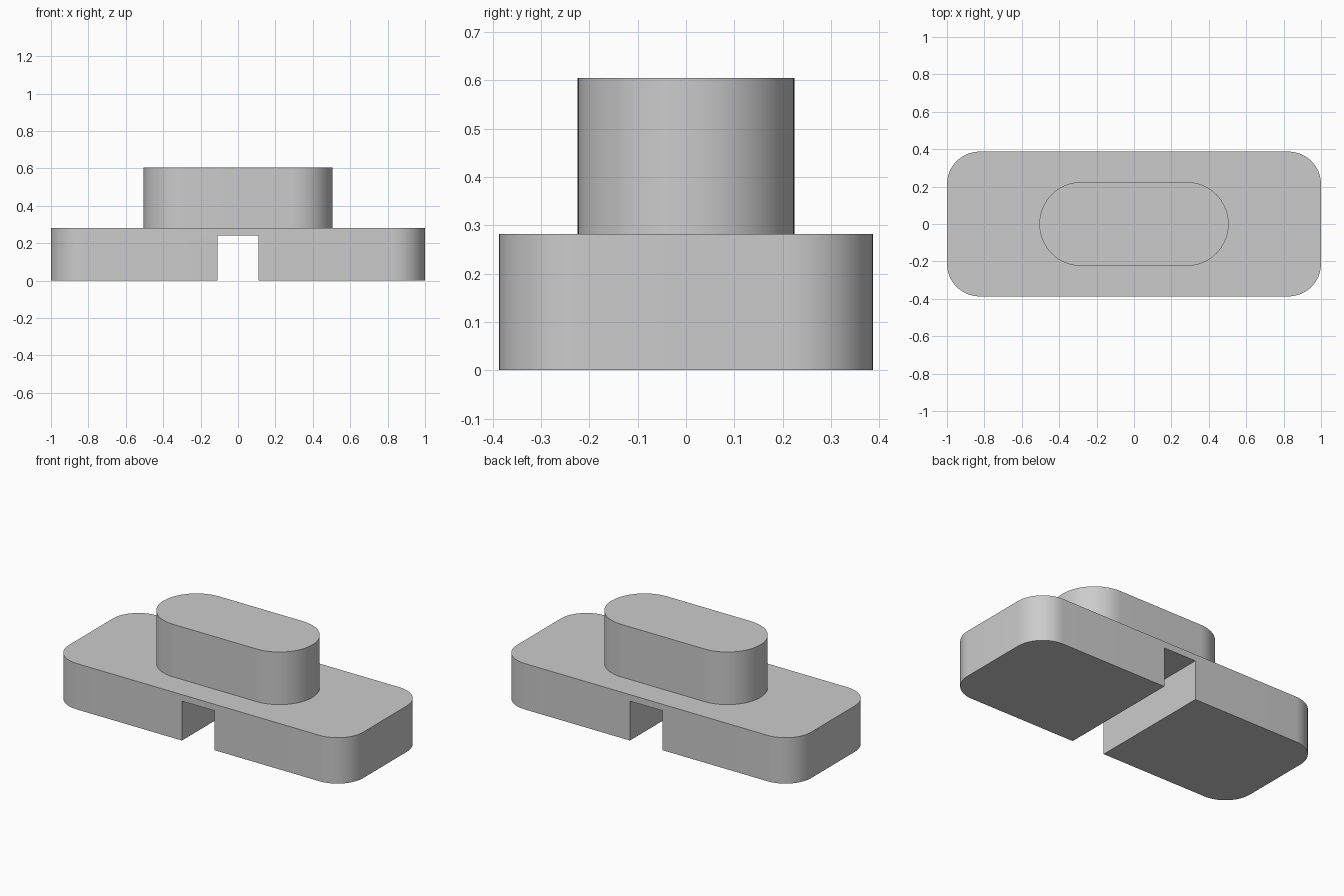
import bpy, bmesh, math

if "Cube" in bpy.data.objects:
    bpy.data.objects.remove(bpy.data.objects["Cube"])

grey = bpy.data.materials.new("plain grey")
grey.diffuse_color = (0.6, 0.6, 0.6, 1)
grey.use_nodes = True
grey.node_tree.nodes["Principled BSDF"].inputs["Base Color"].default_value = grey.diffuse_color


def rounded_block(name, half_x, half_y, radius, z0, z1, steps=16):
    """Upright prism with a rounded-rectangle outline."""
    bm = bmesh.new()
    outline = []
    for corner, (sx, sy) in enumerate([(1, 1), (-1, 1), (-1, -1), (1, -1)]):
        for i in range(steps + 1):
            a = math.pi / 2 * (corner + i / steps)
            outline.append(bm.verts.new((sx * (half_x - radius) + radius * math.cos(a),
                                         sy * (half_y - radius) + radius * math.sin(a), z0)))
    bmesh.ops.remove_doubles(bm, verts=outline, dist=1e-5)
    bottom = bm.faces.new(bm.verts[:])
    top = bmesh.ops.extrude_face_region(bm, geom=[bottom], use_keep_orig=True)
    for v in top["geom"]:
        if isinstance(v, bmesh.types.BMVert):
            v.co.z = z1
    bmesh.ops.recalc_face_normals(bm, faces=bm.faces[:])
    mesh = bpy.data.meshes.new(name)
    bm.to_mesh(mesh)
    bm.free()
    mesh.materials.append(grey)
    obj = bpy.data.objects.new(name, mesh)
    bpy.context.collection.objects.link(obj)
    return obj


def smooth(obj):
    bpy.ops.object.select_all(action='DESELECT')
    obj.select_set(True)
    bpy.context.view_layer.objects.active = obj
    bpy.ops.object.shade_smooth_by_angle(angle=math.radians(30))


# Wide base and the stadium-shaped block on top of it
base = rounded_block("base", 1.0, 0.387, 0.175, 0.0, 0.282)
upper = rounded_block("upper_block", 0.506, 0.224, 0.2238, 0.282, 0.605, 24)

# Channel running front to back under the base
bpy.ops.mesh.primitive_cube_add(size=1, location=(0, 0, 0.021))
cutter = bpy.context.object
cutter.name = "channel_cutter"
cutter.scale = (0.22, 1.2, 0.442)
cutter.data.materials.append(grey)
cutter.hide_render = True

bpy.context.view_layer.objects.active = base
cut = base.modifiers.new("channel", 'BOOLEAN')
cut.operation = 'DIFFERENCE'
cut.solver = 'EXACT'
cut.object = cutter
bpy.ops.object.modifier_apply(modifier=cut.name)
bpy.data.objects.remove(cutter)

for part in (base, upper):
    smooth(part)
